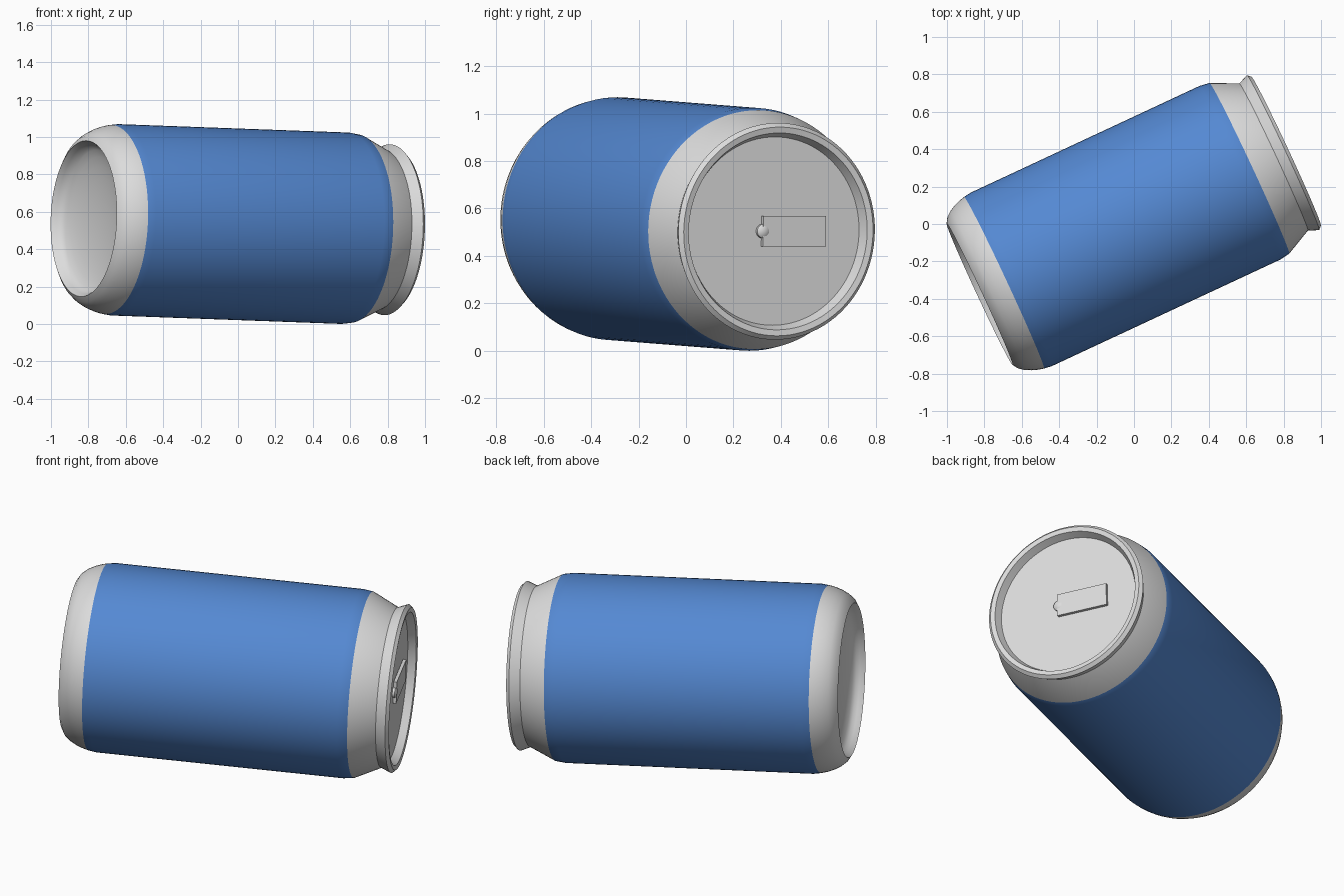
import bpy, bmesh, math
from mathutils import Matrix, Vector

if "Cube" in bpy.data.objects:
    bpy.data.objects.remove(bpy.data.objects["Cube"])

# Can frame: local z runs along the can axis, local x is horizontal across it
YAW, TILT = math.radians(25), math.radians(1.9)
axis = Vector((math.cos(YAW) * math.cos(TILT), math.sin(YAW) * math.cos(TILT), -math.sin(TILT)))
across = Vector((-math.sin(YAW), math.cos(YAW), 0))
up = axis.cross(across)
FRAME = Matrix((across, up, axis)).transposed().to_4x4()
FRAME.translation = across * 0.009 + Vector((0, 0, 0.533))


def material(name, rgb):
    m = bpy.data.materials.new(name)
    m.diffuse_color = (*rgb, 1)
    m.use_nodes = True
    m.node_tree.nodes["Principled BSDF"].inputs["Base Color"].default_value = m.diffuse_color
    return m


METAL = material("bare_metal", (0.72, 0.72, 0.72))
BLUE = material("blue_paint", (0.09, 0.25, 0.65))


def finish(name, bm, mats):
    mesh = bpy.data.meshes.new(name)
    bmesh.ops.recalc_face_normals(bm, faces=bm.faces)
    bm.to_mesh(mesh)
    bm.free()
    for m in mats:
        mesh.materials.append(m)
    ob = bpy.data.objects.new(name, mesh)
    bpy.context.collection.objects.link(ob)
    ob.matrix_world = FRAME
    bpy.ops.object.select_all(action='DESELECT')
    ob.select_set(True)
    bpy.context.view_layer.objects.active = ob
    bpy.ops.object.shade_smooth_by_angle(angle=math.radians(32))
    return ob


def lathe(profile, steps=96):
    """Spin (radius, height) points around local z."""
    bm = bmesh.new()
    vs = [bm.verts.new((r, 0, h)) for r, h in profile]
    es = [bm.edges.new(p) for p in zip(vs, vs[1:])]
    bmesh.ops.spin(bm, geom=vs + es, cent=(0, 0, 0), axis=(0, 0, 1),
                   angle=math.tau, steps=steps, use_duplicate=False)
    bmesh.ops.remove_doubles(bm, verts=bm.verts, dist=1e-5)
    return bm


# Can shell: concave base, rounded foot, painted wall, neck, rim and lid
SEAM_LOW, SEAM_HIGH = -0.763, 0.685
dome = [(0.40 * math.sin(a), -0.79 - 0.09 * (1 - math.cos(a)) )
        for a in (math.pi / 2 * i / 8 for i in range(9))]
profile = dome + [
    (0.417, -0.907), (0.446, -0.889), (0.468, -0.862), (0.486, -0.828), (0.498, -0.795),
    (0.506, SEAM_LOW), (0.512, -0.72), (0.512, 0.63), (0.504, SEAM_HIGH),
    (0.434, 0.828), (0.457, 0.884), (0.440, 0.902), (0.415, 0.898),
    (0.397, 0.855), (0, 0.855)]
bm = lathe(profile)
for f in bm.faces:
    c = f.calc_center_median()
    outside = c.xy.length > 0.49
    f.material_index = int(outside and SEAM_LOW < c.z < SEAM_HIGH)
finish("can_shell", bm, [METAL, BLUE])

# Pull tab: thin plate lying on the lid
bm = bmesh.new()
bmesh.ops.create_cube(bm, size=1, matrix=Matrix.Translation((0.088, 0, 0.866))
                      @ Matrix.Diagonal((0.292, 0.128, 0.018, 1)))
finish("pull_tab", bm, [METAL])

# Rivet at the inner end of the tab
finish("tab_rivet", lathe([(0.03, 0.855), (0.03, 0.868), (0.02, 0.876), (0, 0.879)], 24), [METAL]) \
    .matrix_world = FRAME @ Matrix.Translation((-0.052, 0, 0))
